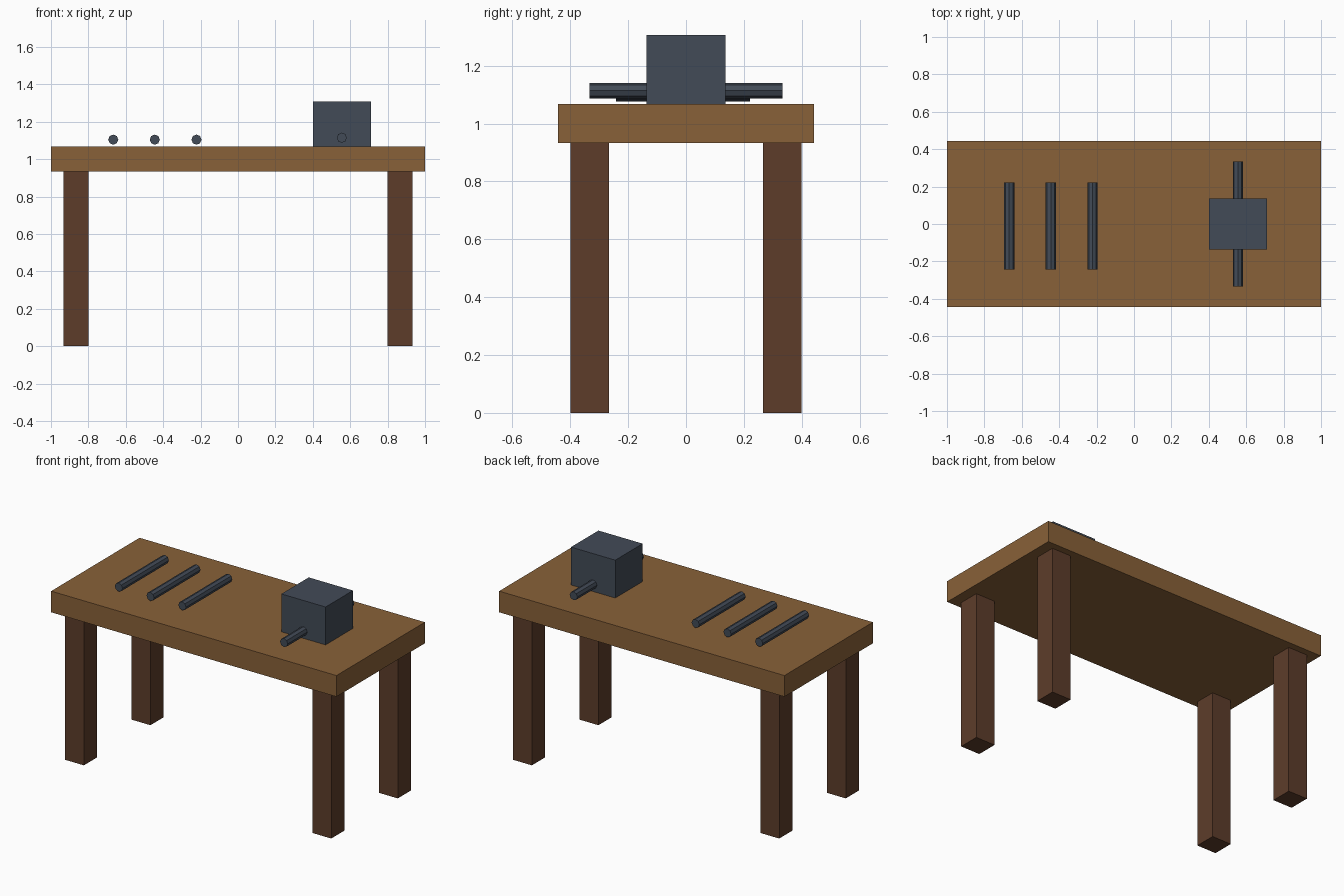
import bpy
import math

cube = bpy.data.objects.get("Cube")
if cube:
    bpy.data.objects.remove(cube, do_unlink=True)


def material(name, color):
    mat = bpy.data.materials.new(name)
    mat.use_nodes = True
    rgba = (*color, 1)
    mat.diffuse_color = rgba
    mat.node_tree.nodes["Principled BSDF"].inputs["Base Color"].default_value = rgba
    return mat


top_wood = material("warm_brown_wood", (0.25, 0.12, 0.04))
leg_wood = material("dark_brown_wood", (0.11, 0.046, 0.023))
steel = material("dark_blue_steel", (0.055, 0.07, 0.095))


def finish(name, mat):
    obj = bpy.context.object
    obj.name = name
    obj.data.materials.append(mat)
    return obj


def box(name, center, size, mat):
    bpy.ops.mesh.primitive_cube_add(size=1, location=center)
    obj = finish(name, mat)
    obj.scale = size
    bpy.ops.object.transform_apply(location=False, rotation=False, scale=True)


def rod(name, center, length, mat):
    bpy.ops.mesh.primitive_cylinder_add(
        vertices=8, radius=0.027, depth=length, location=center,
        rotation=(math.pi / 2, 0, 0))
    finish(name, mat)


# Table top and four legs
box("table_top", (0, 0, 1.0), (2, 0.885, 0.134), top_wood)
for side, sx in (("left", 1), ("right", -1)):
    for end, sy in (("front", -1), ("back", 1)):
        box(f"{end}_{side}_leg", (sx * 0.867, sy * 0.333, 0.4665),
            (0.133, 0.133, 0.933), leg_wood)

# Block with a bar running through it
box("block", (0.555, 0, 1.187), (0.31, 0.274, 0.24), steel)
rod("block_bar", (0.555, 0, 1.114), 0.666, steel)

# Three loose rods on the table
for i, x in enumerate((-0.667, -0.445, -0.222)):
    rod(f"loose_rod_{i + 1}", (x, -0.01, 1.104), 0.464, steel)
